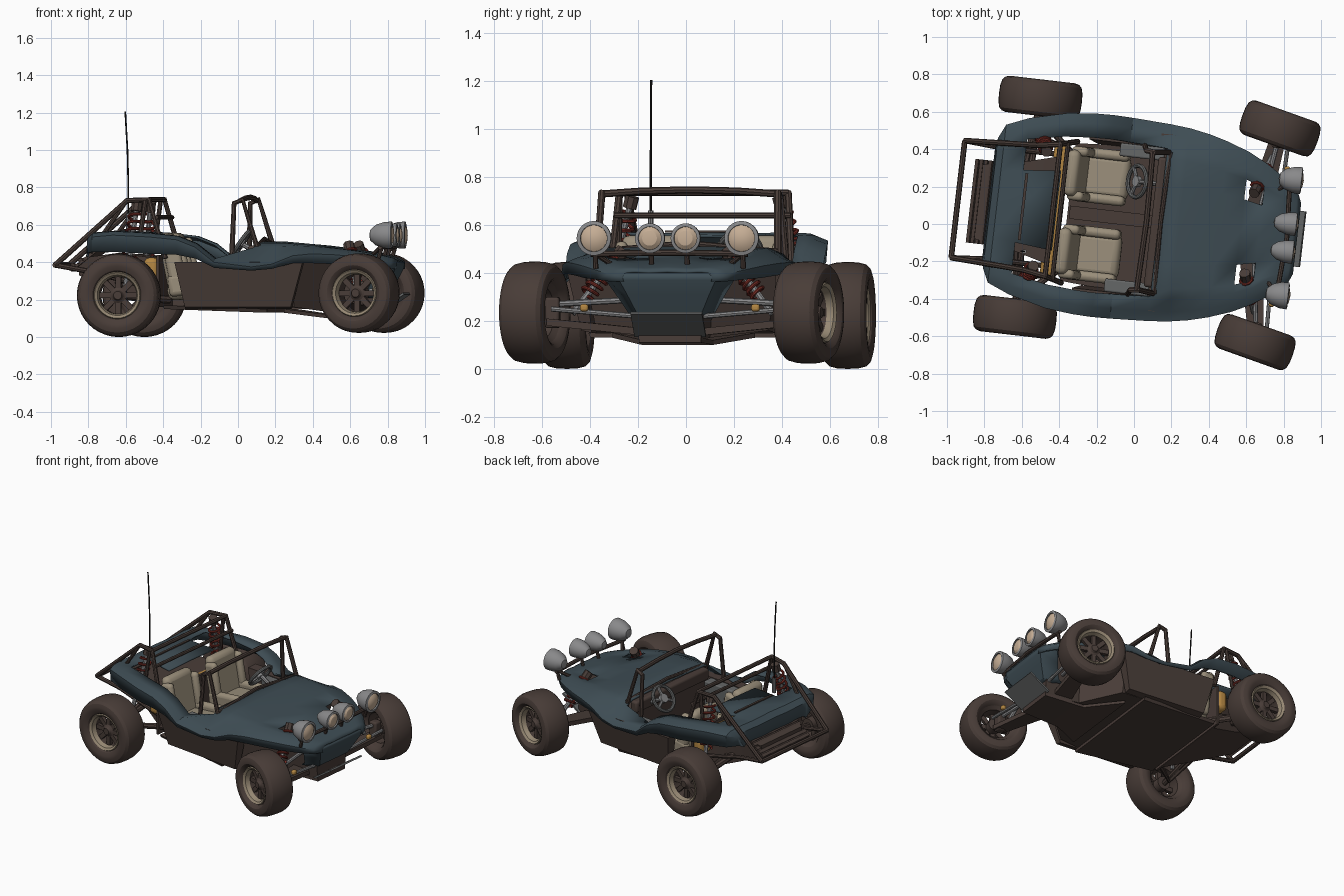
import bpy, bmesh, math
from mathutils import Matrix, Vector, Euler

if "Cube" in bpy.data.objects:
    bpy.data.objects.remove(bpy.data.objects["Cube"])

COL = {"slate blue": (.048, .073, .088), "dark brown": (.066, .046, .039), "seat beige": (.32, .27, .195),
       "lamp grey": (.25, .25, .255), "lens cream": (.56, .42, .3), "tank orange": (.45, .24, .055),
       "spring red": (.2, .028, .02), "near black": (.012, .011, .011), "plate grey": (.13, .135, .135),
       "rim tan": (.31, .25, .175)}
MATS = {}
for k, c in COL.items():
    MATS[k] = bpy.data.materials.new(k)
    MATS[k].diffuse_color = (*c, 1)
BLUE, BROWN, BEIGE, GREY, LENS, ORANGE, RED, BLACK, PLATE, TAN = COL.keys()
# the whole car is turned slightly about z
BASE = Matrix.Rotation(math.radians(-6.65), 4, 'Z') @ Matrix.Translation((0, .023, 0))
T = Matrix.Translation


def finish(name, me, mat, M, bevel=0, solid=0):
    me.materials.clear()
    me.materials.append(MATS[mat])
    ob = bpy.data.objects.new(name, me)
    bpy.context.collection.objects.link(ob)
    ob.matrix_world = BASE @ M
    if solid:
        m = ob.modifiers.new("thickness", 'SOLIDIFY')
        m.thickness = solid
    if bevel:
        m = ob.modifiers.new("bevel", 'BEVEL')
        m.width, m.segments = bevel, 3
    return ob


def add(name, verts, faces, mat, M=Matrix(), bevel=0, solid=0):
    me = bpy.data.meshes.new(name)
    me.from_pydata([tuple(v) for v in verts], [], faces)
    bm = bmesh.new()
    bm.from_mesh(me)
    bmesh.ops.remove_doubles(bm, verts=bm.verts, dist=1e-5)
    bmesh.ops.recalc_face_normals(bm, faces=bm.faces)
    bm.to_mesh(me)
    bm.free()
    return finish(name, me, mat, M, bevel, solid)


def loft(name, rings, mat, M=Matrix(), bevel=0):
    n = len(rings[0])
    faces = [(i*n+j, i*n+(j+1) % n, (i+1)*n+(j+1) % n, (i+1)*n+j) for i in range(len(rings)-1) for j in range(n)]
    faces += [tuple(range(n)), tuple(range((len(rings)-1)*n, len(rings)*n))]
    return add(name, [v for r in rings for v in r], faces, mat, M, bevel)


def box(name, c, s, mat, rot=(0, 0, 0), bevel=0, M=Matrix()):
    x, y, z = (v/2 for v in s)
    rings = [[(e, -y, -z), (e, y, -z), (e, y, z), (e, -y, z)] for e in (-x, x)]
    return loft(name, rings, mat, M @ T(c) @ Euler(rot).to_matrix().to_4x4(), bevel)


def taper(name, secs, mat, bevel=0):
    # body sections: x, half width bottom, half width top, z bottom, z top
    return loft(name, [[(x, -b, z0), (x, b, z0), (x, t, z1), (x, -t, z1)] for x, b, t, z0, z1 in secs], mat, bevel=bevel)


def lathe(name, prof, mat, M, n=32, closed=False):
    # profile (x, r) spun about local x
    m = len(prof)
    v = [(x, r*math.cos(2*math.pi*i/n), r*math.sin(2*math.pi*i/n)) for i in range(n) for x, r in prof]
    f = [(i*m+j, i*m+(j+1) % m, (i+1) % n*m+(j+1) % m, (i+1) % n*m+j) for i in range(n) for j in range(m if closed else m-1)]
    return add(name, v, f, mat, M)


def tube(name, pts, r, mat, cyclic=False, M=Matrix()):
    cu = bpy.data.curves.new(name, 'CURVE')
    cu.dimensions, cu.bevel_depth, cu.bevel_resolution, cu.use_fill_caps = '3D', r, 2, True
    sp = cu.splines.new('POLY')
    sp.points.add(len(pts)-1)
    for p, q in zip(sp.points, pts):
        p.co = (*q, 1)
    sp.use_cyclic_u = cyclic
    tmp = bpy.data.objects.new("tmp", cu)
    bpy.context.collection.objects.link(tmp)
    me = bpy.data.meshes.new_from_object(tmp.evaluated_get(bpy.context.evaluated_depsgraph_get()))
    bpy.data.objects.remove(tmp)
    return finish(name, me, mat, M)


def shock(name, p, q, r):
    p, q = Vector(p), Vector(q)
    M = T(p) @ (q-p).to_track_quat('Z', 'Y').to_matrix().to_4x4()
    L = (q-p).length
    pts = [(r*math.cos(a*math.pi/5), r*math.sin(a*math.pi/5), L*(.12+.6*a/70)) for a in range(71)]
    tube(name+"_spring", pts, .008, RED, M=M)
    tube(name+"_rod", [(0, 0, 0), (0, 0, L)], .014, GREY, M=M)
    tube(name+"_cap", [(0, 0, -.01), (0, 0, .04)], .03, BROWN, M=M)


# body shell: x, half width, centre z, rim z, lip drop
ST = [(-.785, .30, .45, .45, .02), (-.775, .35, .53, .53, .08), (-.74, .425, .56, .555, .1), (-.62, .475, .57, .565, .11),
      (-.42, .525, .56, .555, .11), (-.27, .54, .54, .54, .1), (-.17, .543, .5, .5, .08), (-.07, .54, .42, .42, .05),
      (.13, .53, .512, .395, .04), (.24, .52, .512, .41, .045), (.35, .5, .502, .455, .06), (.45, .473, .492, .465, .07),
      (.57, .43, .477, .46, .07), (.67, .38, .463, .45, .07), (.78, .31, .444, .432, .06), (.85, .25, .425, .415, .05),
      (.875, .19, .41, .405, .04)]
FR = [0, .41, .66, .76, .9, 1, .985]
verts, faces = [], []
for x, w, zc, zr, d in ST:
    zs = [zc, zc-.004, zc*.92+zr*.08, zc*.72+zr*.28, zr, zr-.02, zr-d]
    half = [(x, f*w, z) for f, z in zip(FR, zs)]
    verts += [(x, -y, z) for x, y, z in half[:0:-1]] + half
N = 13
for i in range(len(ST)-1):
    xm = (ST[i][0]+ST[i+1][0])/2
    for j in range(12):
        c = j-6 if j >= 6 else 5-j
        cockpit = -.42 < xm < .13 and c < 3
        engine_gap = -.62 < xm < -.42 and c in (1, 2)
        hood_gap = .57 < xm < .67 and c == 1
        if not (cockpit or engine_gap or hood_gap):
            faces.append((i*N+j, i*N+j+1, (i+1)*N+j+1, (i+1)*N+j))
add("body_shell", verts, faces, BLUE, solid=.012)
# nose panel and chassis
nose = [(.874, .40, .24), (.868, .37, .27), (.84, .31, .23), (.80, .23, .18), (.77, .21, .17)]
nv = [(x - k, s*w, z) for x, z, w in nose for s, k in ((-1, .09), (-.75, 0), (.75, 0), (1, .09))]
add("nose_panel", nv, [(i*4+j, i*4+j+1, i*4+j+5, i*4+j+4) for i in range(4) for j in range(3)], BLUE, solid=.01)
taper("front_chassis", [(.16, .38, .4, .15, .38), (.34, .36, .41, .16, .4), (.53, .14, .16, .13, .43), (.78, .13, .16, .12, .4)], BROWN)
taper("front_tray", [(.28, .3, .3, .13, .15), (.5, .15, .15, .1, .12), (.78, .13, .13, .11, .13)], BROWN)
box("skid_plate", (.835, 0, .185), (.17, .3, .012), PLATE, (0, -.6, 0))
taper("floor", [(-.36, .36, .37, .15, .17), (.2, .4, .41, .13, .15)], BROWN)
taper("rear_bulkhead", [(-.40, .36, .36, .16, .44), (-.385, .36, .36, .16, .44)], BROWN)
taper("engine_block", [(-.84, .16, .2, .33, .42), (-.62, .22, .24, .24, .45), (-.4, .3, .3, .16, .42)], BROWN)
box("rear_deck_line", (-.6, 0, .574), (.015, .36, .008), BROWN)
box("fuel_tank", (-.43, 0, .355), (.08, .72, .14), ORANGE, bevel=.03)
for k in range(6):
    box("rear_slat", (-.75-.024*k, 0, .46-.019*k), (.022, .45, .012), BROWN, (0, -.66, 0))
box("rear_panel", (-.81, 0, .405), (.17, .45, .008), BROWN, (0, -.66, 0))
box("dashboard", (.12, 0, .45), (.06, .7, .08), BROWN, bevel=.015)
box("centre_tunnel", (-.1, 0, .19), (.5, .07, .08), BROWN)
# steering wheel
SW = T((-.01, .205, .5)) @ Matrix.Rotation(math.radians(-55), 4, 'Y')
tube("steering_wheel", [(.085*math.cos(a*math.pi/12), .085*math.sin(a*math.pi/12), 0) for a in range(24)], .012, PLATE, True, SW)
lathe("steering_hub", [(-.012, 0), (-.012, .03), (.012, .03), (.012, 0)], GREY, SW @ Matrix.Rotation(math.pi/2, 4, 'Y'), 16)
for a in range(3):
    tube("steering_spoke", [(0, 0, 0), (.085*math.cos(a*2.094), .085*math.sin(a*2.094), 0)], .011, GREY, M=SW)
tube("steering_column", [(-.01, .205, .5), (.14, .205, .42)], .014, GREY)


def wheel(name, x, y, z, R, w, steer, s):
    M = T((x, y, z)) @ Matrix.Rotation(math.radians(steer+90*s), 4, 'Z')
    k = w/2
    half = [(k*.7, .122), (k*.88, .133), (k*.99, R*.7), (k, R*.79), (k*.93, R*.89), (k*.78, R*.955), (k*.45, R*.992)]
    lathe(name+"_tyre", half + [(0, R)] + [(-a, r) for a, r in half[::-1]], BROWN, M, 40, True)
    lathe(name+"_rim", [(k*.74, .128), (k*.84, .122), (k*.74, .108), (k*.45, .1), (k*.4, .112)], TAN, M, 32, True)
    lathe(name+"_barrel", [(k*.45, .101), (-k*.5, .101), (-k*.74, .126), (-k*.5, .115), (k*.35, .115)], BROWN, M, 32, True)
    lathe(name+"_hub", [(-k*.4, 0), (-k*.4, .045), (k*.35, .045), (k*.45, .03), (k*.6, .022), (k*.6, 0)], BROWN, M, 20)
    for i in range(8):
        Q = M @ Matrix.Rotation(i*math.pi/4, 4, 'X')
        box(name+"_spoke", (k*.25, 0, .07), (.025, .03, .08), BROWN, M=Q)


for s in (1, -1):
    side = "left" if s > 0 else "right"
    wheel(side+"_rear_wheel", -.575, s*.59, .223, .223, .195, 0, s)
    wheel(side+"_front_wheel", .716, s*.575, .235, .213, .195, -13, s)
    # sill and footwell
    loft(side+"_sill", [[(x1, s*.475, .4), (x1, s*.4, .4), (x0, s*.38, .15), (x0, s*.425, .16)]
                        for x0, x1 in ((-.24, -.29), (.33, .4))], BROWN)
    box(side+"_footwell", (0, s*.365, .29), (.24, .07, .22), PLATE, bevel=.01)
    # seat
    y = s*.21
    box(side+"_seat_cushion", (-.2, y, .26), (.3, .24, .1), BEIGE, (0, -.12, 0), .04)
    box(side+"_seat_back", (-.335, y, .4), (.075, .25, .32), BEIGE, (0, -.2, 0), .035)
    for e in (-1, 1):
        box(side+"_seat_bolster", (-.2, y+e*.12, .29), (.28, .055, .12), BEIGE, (0, -.12, 0), .025)
        box(side+"_seat_wing", (-.31, y+e*.12, .41), (.09, .05, .24), BEIGE, (0, -.2, 0), .022)
    # roll cage
    tube(side+"_rear_cage", [(-.95, s*.315, .385), (-.56, s*.335, .73), (-.44, s*.355, .735), (-.35, s*.38, .42)], .015, BROWN)
    tube(side+"_cage_post", [(-.46, s*.355, .73), (-.5, s*.365, .45)], .013, BROWN)
    tube(side+"_cage_brace", [(-.57, s*.335, .72), (-.74, s*.32, .48)], .012, BROWN)
    tube(side+"_lower_rail", [(-.95, s*.315, .385), (-.76, s*.3, .35), (-.42, s*.3, .26)], .014, BROWN)
    tube(side+"_windscreen_post", [(.01, s*.4, .42), (.02, s*.375, .715), (.065, s*.37, .735), (.15, s*.38, .46)], .015, BROWN)
    # suspension
    shock(side+"_rear_shock", (-.51, s*.31, .71), (-.56, s*.43, .26), .036)
    shock(side+"_front_shock", (.62, s*.22, .49), (.69, s*.42, .23), .033)
    tube(side+"_trailing_arm", [(-.34, s*.28, .2), (-.58, s*.5, .22), (-.62, s*.2, .3)], .022, BROWN)
    tube(side+"_rear_axle", [(-.581, s*.15, .3), (-.581, s*.56, .221)], .018, BROWN)
    loft(side+"_front_arm", [[(.64-k, s*y, z), (.74-k*.5, s*y, z), (.74-k*.5, s*y, z+.03), (.64-k, s*y, z+.03)]
                             for y, z, k in ((.13, .14, .06), (.52, .18, -.03))], BROWN)
    tube(side+"_upper_arm", [(.66, s*.14, .29), (.712, s*.5, .27)], .013, GREY)
    tube(side+"_tie_rod", [(.76, s*.14, .22), (.77, s*.5, .25)], .011, GREY)
    box(side+"_joint", (.78, s*.36, .255), (.03, .035, .03), ORANGE, bevel=.01)
    box(side+"_knuckle", (.712, s*.5, .235), (.06, .06, .13), BROWN, bevel=.012)
    # lamps
    for y, r in ((.075, .062), (.31, .072)):
        M = T((.82, s*y, .545))
        lathe(side+"_lamp_shell", [(-.08, 0), (-.074, r*.4), (-.045, r*.76), (0, r*.97), (.03, r), (.042, r), (.046, r*.78), (.035, r*.76)], GREY, M)
        lathe(side+"_lamp_lens", [(.036, r*.79), (.05, r*.5), (.055, 0)], LENS, M)
        tube(side+"_lamp_stalk", [(.81, s*y, .49), (.79, s*y, .42)], .011, BROWN)
    tube(side+"_lamp_bar_foot", [(.8, s*.31, .48), (.74, s*.24, .43)], .011, BROWN)

# cross tubes
tube("rear_bumper", [(-.95, -.315, .385), (-.95, .315, .385)], .015, BROWN)
tube("cage_top_bar", [(-.44, -.355, .735), (-.44, .355, .735)], .014, BROWN)
tube("cage_mid_bar", [(-.4, -.37, .64), (-.4, .37, .64)], .012, BROWN)
tube("windscreen_top_bar", [(.055, -.37, .73), (.06, -.2, .742), (.065, 0, .747), (.06, .2, .742), (.055, .37, .73)], .015, BROWN)
tube("windscreen_low_bar", [(.15, -.38, .49), (.14, 0, .525), (.15, .38, .49)], .012, BROWN)
tube("lamp_bar", [(.8, -.33, .48), (.82, 0, .485), (.8, .33, .48)], .013, BROWN)
# antenna
tube("antenna", [(-.565, -.237, .58), (-.565, -.237, .8), (-.57, -.237, 1.0), (-.582, -.237, 1.205)], .0045, BLACK)
tube("antenna_base", [(-.565, -.237, .56), (-.565, -.237, .66)], .012, GREY)

# smooth shading with sharp edges kept
bpy.ops.object.select_all(action='SELECT')
bpy.context.view_layer.objects.active = bpy.context.selected_objects[0]
bpy.ops.object.shade_smooth_by_angle(angle=math.radians(28))

for m in bpy.data.materials:
    if m.users and not m.is_grease_pencil:
        m.use_nodes = True
        m.node_tree.nodes["Principled BSDF"].inputs["Base Color"].default_value = m.diffuse_color
